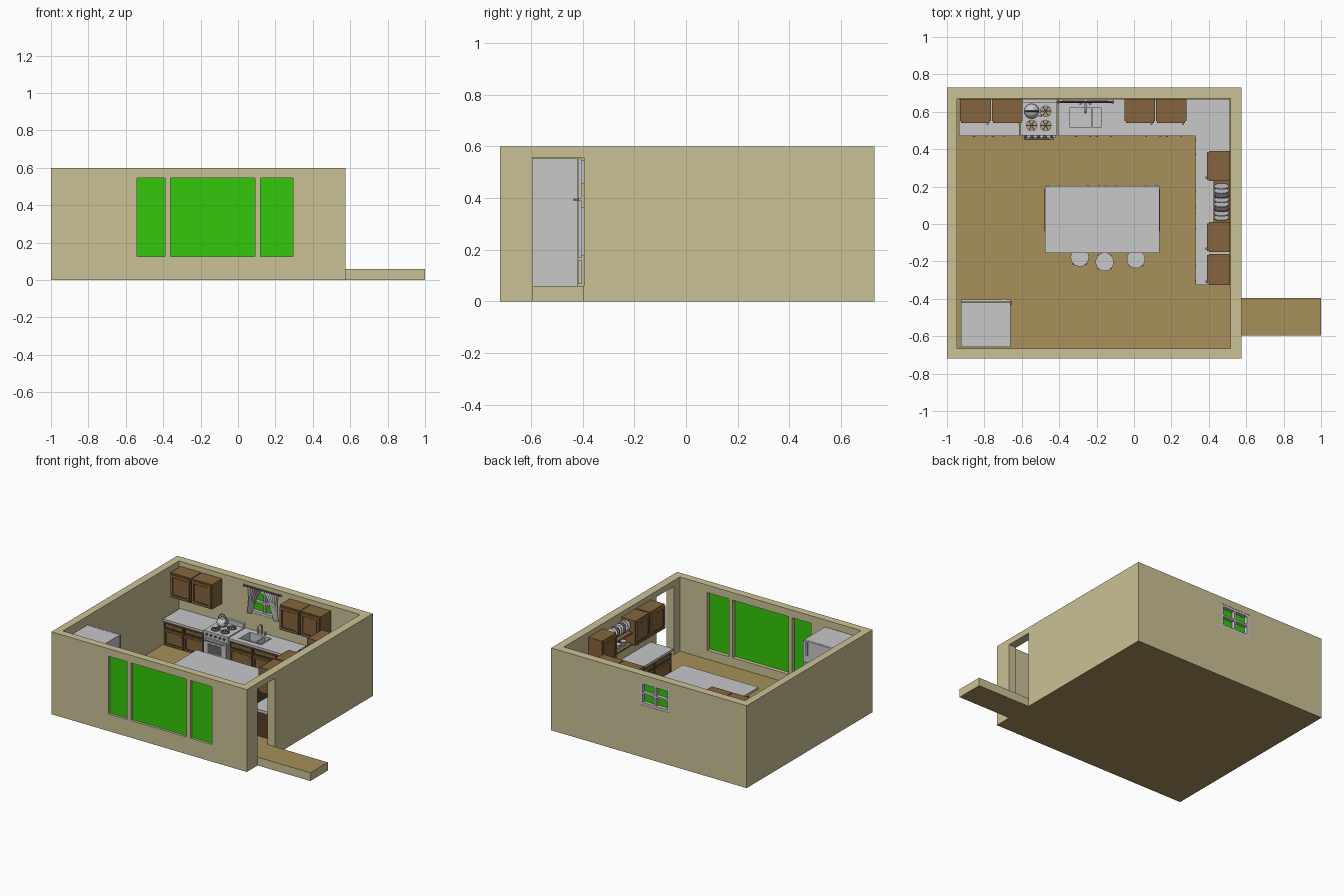
import bpy, bmesh, math
from mathutils import Vector, Matrix

if "Cube" in bpy.data.objects:
    bpy.data.objects.remove(bpy.data.objects["Cube"])


def mat(name, r, g, b):
    m = bpy.data.materials.new(name)
    m.diffuse_color = (r, g, b, 1)
    m.use_nodes = True
    m.node_tree.nodes["Principled BSDF"].inputs["Base Color"].default_value = m.diffuse_color
    return m


WALL = mat("wall_cream", 0.60, 0.535, 0.305)
FLOOR = mat("floor_tan", 0.385, 0.28, 0.102)
GREY = mat("light_grey", 0.58, 0.58, 0.59)
WOOD = mat("wood_brown", 0.235, 0.13, 0.048)
DARK = mat("dark_wood", 0.10, 0.052, 0.02)
GREEN = mat("window_green", 0.034, 0.58, 0.004)
STEEL = mat("dark_grey", 0.13, 0.13, 0.14)
BURNER = mat("burner_tan", 0.52, 0.36, 0.2)


def finish(name, bm, *mats, smooth=False):
    bmesh.ops.recalc_face_normals(bm, faces=bm.faces[:])
    me = bpy.data.meshes.new(name)
    bm.to_mesh(me)
    bm.free()
    ob = bpy.data.objects.new(name, me)
    bpy.context.collection.objects.link(ob)
    for m in mats:
        me.materials.append(m)
    if smooth:
        bpy.context.view_layer.objects.active = ob
        bpy.ops.object.select_all(action='DESELECT')
        ob.select_set(True)
        bpy.ops.object.shade_smooth_by_angle(angle=math.radians(40))
    return ob


def box(name, lo, hi, *mats):
    lo, hi = Vector(lo), Vector(hi)
    bm = bmesh.new()
    bmesh.ops.create_cube(bm, size=1, matrix=Matrix.Translation((lo + hi) / 2) @ Matrix.Diagonal((*(hi - lo), 1)))
    return finish(name, bm, *mats)


def rod(name, a, b, r, m, n=16, r2=None):
    a, b = Vector(a), Vector(b)
    bm = bmesh.new()
    rot = (b - a).to_track_quat('Z', 'Y').to_matrix().to_4x4()
    bmesh.ops.create_cone(bm, cap_ends=True, segments=n, radius1=r, radius2=r if r2 is None else r2,
                          depth=(b - a).length, matrix=Matrix.Translation((a + b) / 2) @ rot)
    return finish(name, bm, m, smooth=True)


def ball(name, c, r, m):
    bm = bmesh.new()
    bmesh.ops.create_uvsphere(bm, u_segments=10, v_segments=6, radius=r, matrix=Matrix.Translation(c))
    return finish(name, bm, m, smooth=True)


def lathe(name, profile, at, m, n=24):
    bm = bmesh.new()
    vs = [bm.verts.new((r, 0, z)) for r, z in profile]
    es = [bm.edges.new(p) for p in zip(vs, vs[1:])]
    bmesh.ops.spin(bm, geom=vs + es, cent=(0, 0, 0), axis=(0, 0, 1), angle=math.tau, steps=n)
    bmesh.ops.remove_doubles(bm, verts=bm.verts[:], dist=1e-5)
    bmesh.ops.translate(bm, verts=bm.verts[:], vec=at)
    return finish(name, bm, m, smooth=True)


def tube(name, pts, r, m):
    cu = bpy.data.curves.new(name, 'CURVE')
    cu.dimensions, cu.bevel_depth, cu.bevel_resolution, cu.use_fill_caps = '3D', r, 2, True
    sp = cu.splines.new('POLY')
    sp.points.add(len(pts) - 1)
    for p, co in zip(sp.points, pts):
        p.co = (*co, 1)
    ob = bpy.data.objects.new(name, cu)
    bpy.context.collection.objects.link(ob)
    cu.materials.append(m)


def cut(ob, lo, hi):
    c = box("cutter", lo, hi)
    mod = ob.modifiers.new("cut", 'BOOLEAN')
    mod.operation, mod.solver, mod.object = 'DIFFERENCE', 'EXACT', c
    bpy.context.view_layer.objects.active = ob
    bpy.ops.object.modifier_apply(modifier=mod.name)
    bpy.data.objects.remove(c)


def paint_floor(ob):
    for p in ob.data.polygons:
        p.material_index = int(abs(p.normal.z) > 0.5 and p.center.z < 0.07)


# Room shell with door and window openings, and the porch
room = box("room", (-1, -0.72, 0), (0.575, 0.73, 0.6), WALL, FLOOR)
cut(room, (-0.945, -0.665, 0.06), (0.515, 0.67, 0.7))
cut(room, (0.45, -0.595, 0.06), (0.65, -0.395, 0.557))
panes = [(-0.54, -0.39), (-0.36, 0.09), (0.12, 0.295)]
for a, b in panes:
    cut(room, (a, -0.8, 0.125), (b, -0.6, 0.545))
cut(room, (-0.38, 0.6, 0.38), (-0.14, 0.8, 0.55))
paint_floor(room)
paint_floor(box("porch", (0.575, -0.595, 0), (1, -0.395, 0.06), WALL, FLOOR))

# Window glass and the back window frame
for a, b in panes:
    box("front_glass", (a, -0.702, 0.125), (b, -0.693, 0.545), GREEN)
box("back_glass", (-0.38, 0.697, 0.38), (-0.14, 0.703, 0.55), GREEN)
for x0, x1, z0, z1 in [(-0.38, -0.362, 0.38, 0.55), (-0.158, -0.14, 0.38, 0.55), (-0.267, -0.253, 0.398, 0.534),
                       (-0.362, -0.158, 0.38, 0.398), (-0.362, -0.158, 0.534, 0.55), (-0.362, -0.158, 0.46, 0.473)]:
    box("window_bar", (x0, 0.672, z0), (x1, 0.728, z1), GREY)

# Curtains: pleated sheets swept to each side, on a rod
for s in (-1, 1):
    bm = bmesh.new()
    rows = []
    for j in range(7):
        t = j / 6
        inner, outer = 0.005 + 0.085 * t ** 0.7, 0.125 - 0.01 * math.sin(t * math.pi)
        rows.append([bm.verts.new((-0.26 + s * (inner + (outer - inner) * i / 12),
                                   0.653 + 0.006 * (-1) ** i, 0.572 - 0.19 * t)) for i in range(13)])
    for r0, r1 in zip(rows, rows[1:]):
        for i in range(12):
            bm.faces.new((r0[i], r0[i + 1], r1[i + 1], r1[i]))
    finish("curtain", bm, GREY)
    ball("curtain_rod_end", (-0.26 + s * 0.145, 0.653, 0.574), 0.009, STEEL)
rod("curtain_rod", (-0.4, 0.653, 0.574), (-0.12, 0.653, 0.574), 0.005, STEEL, 10)


def front(name, w, h, at, ang, knob):
    """Panelled door or drawer front with a dark groove; local front is -y."""
    bm = bmesh.new()
    bmesh.ops.create_cube(bm, size=1, matrix=Matrix.Translation((0, -0.006, 0)) @ Matrix.Diagonal((w, 0.012, h, 1)))
    f = next(f for f in bm.faces if f.normal.y < -0.9)
    edge = min(w, h) * 0.16
    bmesh.ops.inset_region(bm, faces=[f], thickness=edge)
    groove = bmesh.ops.inset_region(bm, faces=[f], thickness=0.005, depth=-0.004)['faces']
    for g in groove:
        g.material_index = 1
    m = Matrix.Translation(at) @ Matrix.Rotation(ang, 4, 'Z')
    bm.transform(m)
    finish(name, bm, WOOD, DARK)
    ball(name + "_knob", m @ Vector((knob[0], -0.016, knob[1])), 0.006, GREY)


def cabinet(name, lo, hi, side, cols, drawers=True, body=DARK):
    ob = box(name, lo, hi, body)
    along = 1 if side == 'W' else 0
    ang = {'S': 0, 'W': -math.pi / 2, 'N': math.pi}[side]
    w = (hi[along] - lo[along]) / cols
    z0, z1 = lo[2] + 0.008, hi[2] - 0.008
    zs = z1 - 0.05 if drawers else z1
    for i in range(cols):
        u = lo[along] + w * (i + 0.5)
        at = (lo[0], u) if side == 'W' else (u, lo[1] if side == 'S' else hi[1])
        kx = (w / 2 - 0.018) * (1 if i % 2 == 0 else -1)
        kz = (zs - z0) / 2 - 0.02
        front(name + "_door", w - 0.012, zs - z0, (*at, (z0 + zs) / 2), ang, (kx, kz if drawers else -kz))
        if drawers:
            front(name + "_drawer", w - 0.012, z1 - zs - 0.008, (*at, (z1 + zs + 0.008) / 2), ang, (0, 0))
    return ob


# Base cabinets and counters
cabinet("left_base", (-0.935, 0.487, 0.06), (-0.612, 0.668, 0.24), 'S', 2)
sink_base = cabinet("sink_base", (-0.405, 0.487, 0.06), (0.345, 0.668, 0.24), 'S', 4)
cabinet("right_base", (0.347, -0.32, 0.06), (0.513, 0.668, 0.24), 'W', 5)
box("left_counter", (-0.935, 0.47, 0.24), (-0.612, 0.668, 0.257), GREY)
counter = box("back_counter", (-0.407, 0.47, 0.24), (0.33, 0.668, 0.257), GREY)
box("right_counter", (0.33, -0.325, 0.24), (0.513, 0.668, 0.257), GREY)

# Sink with two bowls and a tap
for ob in (sink_base, counter):
    cut(ob, (-0.35, 0.508, 0.19), (-0.168, 0.632, 0.3))
sink = box("sink", (-0.35, 0.508, 0.19), (-0.168, 0.632, 0.26), GREY)
cut(sink, (-0.342, 0.516, 0.2), (-0.228, 0.624, 0.3))
cut(sink, (-0.218, 0.516, 0.2), (-0.176, 0.624, 0.3))
tube("tap", [(-0.26, 0.645, 0.257), (-0.26, 0.645, 0.31)] +
     [(-0.26, 0.62 + 0.025 * math.cos(a), 0.31 + 0.025 * math.sin(a)) for a in (0.5, 1.1, 1.6, 2.1, 2.7, 3.2)], 0.005, GREY)
for s in (-1, 1):
    rod("tap_handle", (-0.26 + s * 0.025, 0.645, 0.257), (-0.26 + s * 0.03, 0.645, 0.282), 0.006, GREY, 8)

# Wall cabinets
for name, x0, x1 in [("left_wall_cabinet", -0.93, -0.595), ("middle_wall_cabinet", -0.05, 0.28)]:
    xm = (x0 + x1) / 2
    for a, b in ((x0, xm - 0.003), (xm + 0.003, x1)):
        cabinet(name, (a, 0.552, 0.385), (b, 0.668, 0.565), 'S', 1, False, WOOD)
for y0, y1 in [(0.23, 0.39), (0.01, 0.005 - 0.155), (-0.16, -0.325)]:
    cabinet("right_wall_cabinet", (0.402, min(y0, y1), 0.385), (0.513, max(y0, y1), 0.565), 'W', 1, False, WOOD)

# Open shelves with standing plates and bowls
for z in (0.385, 0.47):
    box("shelf", (0.425, 0.01, z), (0.513, 0.23, z + 0.01), WOOD)
for i in range(8):
    y = 0.03 + i * 0.024
    rod("plate", (0.468, y, 0.522), (0.468, y + 0.005, 0.524), 0.04, (GREY, GREY, STEEL)[i % 3], 20)
for y in (0.06, 0.12, 0.18):
    lathe("bowl", [(0, 0), (0.014, 0), (0.026, 0.03), (0.022, 0.03), (0.011, 0.005), (0, 0.005)], (0.465, y, 0.395), GREY, 16)

# Stove with oven door, burners and kettle
box("stove", (-0.608, 0.472, 0.06), (-0.411, 0.668, 0.262), GREY)
box("oven_door", (-0.6, 0.46, 0.09), (-0.419, 0.472, 0.215), GREY)
box("oven_window", (-0.565, 0.457, 0.115), (-0.454, 0.46, 0.18), STEEL)
tube("oven_handle", [(-0.585, 0.46, 0.203), (-0.585, 0.451, 0.203), (-0.434, 0.451, 0.203), (-0.434, 0.46, 0.203)], 0.004, GREY)
box("stove_back", (-0.608, 0.65, 0.262), (-0.411, 0.668, 0.29), GREY)
for i in range(5):
    rod("stove_knob", (-0.58 + i * 0.035, 0.472, 0.24), (-0.58 + i * 0.035, 0.462, 0.24), 0.008, STEEL, 10)
for x in (-0.547, -0.472):
    for y in (0.527, 0.603):
        rod("burner_ring", (x, y, 0.262), (x, y, 0.267), 0.031, STEEL, 24)
        rod("burner", (x, y, 0.267), (x, y, 0.269), 0.027, BURNER, 24)
        for k in range(3):
            d = Vector((math.cos(k * math.pi / 3), math.sin(k * math.pi / 3), 0)) * 0.028
            rod("burner_grate", Vector((x, y, 0.27)) - d, Vector((x, y, 0.27)) + d, 0.003, STEEL, 6)
lathe("kettle", [(0, 0), (0.036, 0), (0.04, 0.015), (0.034, 0.032), (0.018, 0.043), (0.018, 0.046),
                 (0.006, 0.05), (0.007, 0.058), (0, 0.06)], (-0.547, 0.603, 0.272), GREY)
rod("kettle_spout", (-0.52, 0.59, 0.29), (-0.495, 0.578, 0.315), 0.009, GREY, 10, 0.005)
tube("kettle_handle", [(-0.547 + 0.033 * math.cos(a * math.pi / 8), 0.603, 0.3 + 0.045 * math.sin(a * math.pi / 8))
                       for a in range(9)], 0.003, STEEL)

# Island and three stools
cabinet("island_base", (-0.478, -0.04, 0.06), (0.138, 0.188, 0.24), 'N', 4)
box("island_top", (-0.475, -0.155, 0.24), (0.135, 0.202, 0.257), GREY)
for x, y in [(-0.29, -0.178), (-0.157, -0.203), (0.01, -0.188)]:
    rod("stool_seat", (x, y, 0.175), (x, y, 0.19), 0.049, GREY, 24)
    for sx in (-1, 1):
        for sy in (-1, 1):
            rod("stool_leg", (x + sx * 0.033, y + sy * 0.033, 0.06), (x + sx * 0.024, y + sy * 0.024, 0.175), 0.005, WOOD, 8)

# Fridge
box("fridge_body", (-0.925, -0.657, 0.06), (-0.66, -0.42, 0.553), GREY)
for z0, z1, h0, h1 in [(0.168, 0.39, 0.175, 0.365), (0.398, 0.553, 0.455, 0.545)]:
    box("fridge_door", (-0.925, -0.418, z0), (-0.66, -0.405, z1), GREY)
    box("fridge_handle", (-0.7, -0.405, h0), (-0.685, -0.395, h1), GREY)
box("fridge_drawer", (-0.925, -0.418, 0.068), (-0.66, -0.405, 0.16), GREY)
box("fridge_hinge", (-0.66, -0.437, 0.389), (-0.655, -0.415, 0.399), STEEL)
